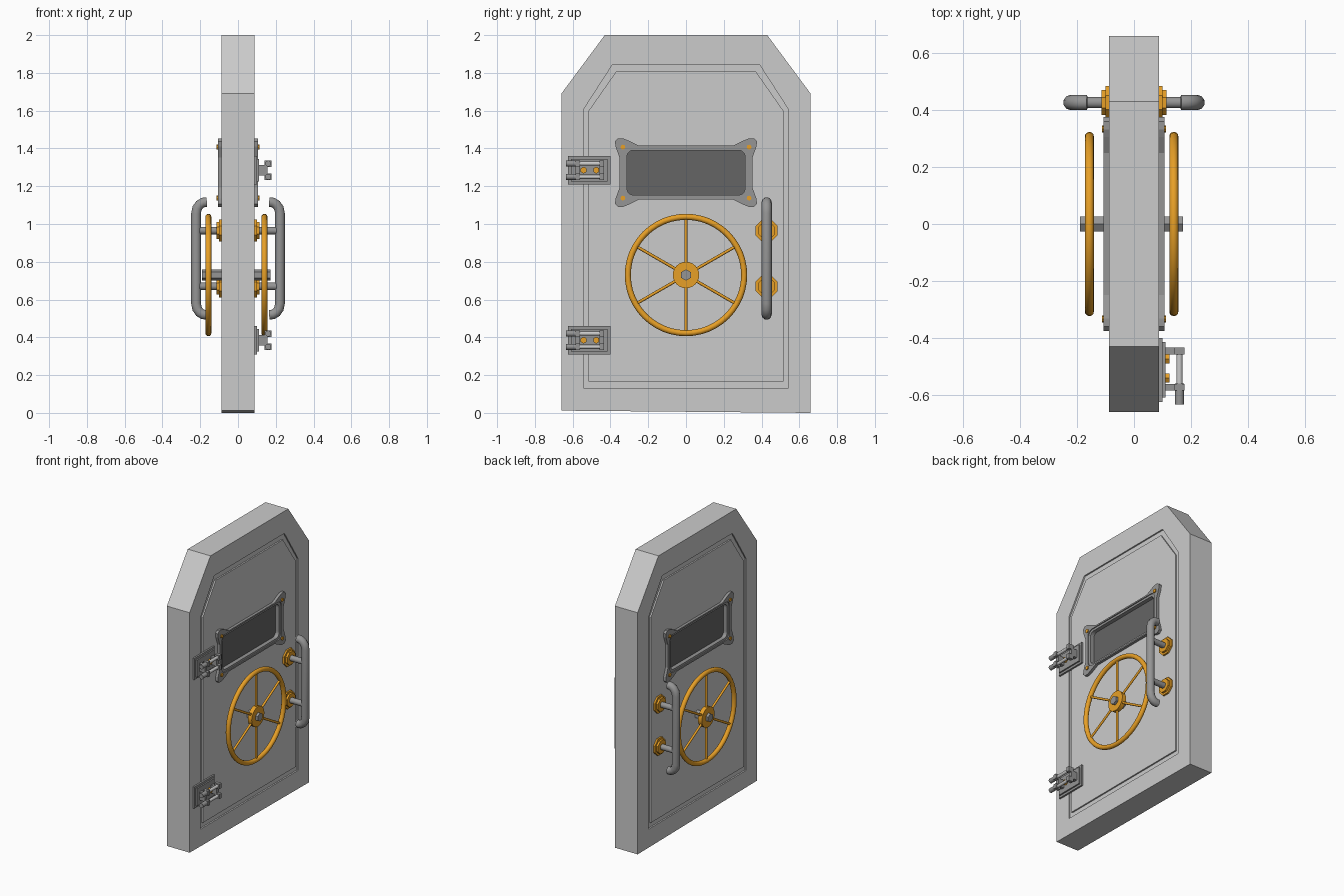
import bpy, bmesh, math
from mathutils import Vector

if "Cube" in bpy.data.objects:
    bpy.data.objects.remove(bpy.data.objects["Cube"])


def material(name, rgb):
    m = bpy.data.materials.new(name)
    m.diffuse_color = (*rgb, 1)
    m.use_nodes = True
    m.node_tree.nodes["Principled BSDF"].inputs["Base Color"].default_value = m.diffuse_color
    return m


ORANGE = material("orange_paint", (0.8, 0.35, 0.02))
STEEL = material("dark_steel", (0.3, 0.3, 0.3))
GLASS = material("dark_glass", (0.13, 0.13, 0.13))


def finish(name, bm, mat=None, smooth=False):
    bmesh.ops.recalc_face_normals(bm, faces=bm.faces[:])
    me = bpy.data.meshes.new(name)
    bm.to_mesh(me)
    bm.free()
    ob = bpy.data.objects.new(name, me)
    bpy.context.collection.objects.link(ob)
    if mat:
        me.materials.append(mat)
    if smooth:
        me.polygons.foreach_set("use_smooth", [True] * len(me.polygons))
        me.set_sharp_from_angle(angle=math.radians(40))
    return ob


def prism(name, pts, x0, x1, mat=None, hole=None):
    """Extrude a (y, z) outline along x; a hole outline of equal count makes a ring."""
    bm = bmesh.new()
    n = len(pts)
    loops = [[bm.verts.new((x, *p)) for p in o]
             for o, x in ([(pts, x0), (pts, x1)] + ([(hole, x1), (hole, x0)] if hole else []))]
    if not hole:
        bm.faces.new(loops[0])
        bm.faces.new(loops[1])
    for k in range(4 if hole else 1):
        a, b = loops[k], loops[(k + 1) % len(loops)]
        for i in range(n):
            j = (i + 1) % n
            bm.faces.new((a[i], a[j], b[j], b[i]))
    return finish(name, bm, mat)


def box(name, x, y, z, mat=None):
    return prism(name, [(y[0], z[0]), (y[1], z[0]), (y[1], z[1]), (y[0], z[1])], x[0], x[1], mat)


def rod(name, p0, p1, r, n=16, mat=None, turn=0.0):
    bm = bmesh.new()
    p0, p1 = Vector(p0), Vector(p1)
    bmesh.ops.create_cone(bm, cap_ends=True, segments=n, radius1=r, radius2=r, depth=(p1 - p0).length)
    for v in bm.verts:
        c, s = math.cos(turn), math.sin(turn)
        v.co = Vector((v.co.x * c - v.co.y * s, v.co.x * s + v.co.y * c, v.co.z))
    q = (p1 - p0).to_track_quat('Z', 'Y')
    for v in bm.verts:
        v.co = q @ v.co + (p0 + p1) / 2
    return finish(name, bm, mat, n > 8)


def cut(ob, cutter):
    mod = ob.modifiers.new("cut", 'BOOLEAN')
    mod.operation, mod.object, mod.solver = 'DIFFERENCE', cutter, 'EXACT'
    me = bpy.data.meshes.new_from_object(ob.evaluated_get(bpy.context.evaluated_depsgraph_get()))
    ob.modifiers.clear()
    ob.data = me
    bpy.data.objects.remove(cutter)


def quad_mirror(q, cz):
    """Mirror a quarter outline (top to side) about y = 0 and z = cz."""
    r = q[::-1]
    return ([(y, cz + z) for y, z in q] + [(y, cz - z) for y, z in r]
            + [(-y, cz - z) for y, z in q] + [(-y, cz + z) for y, z in r])


def rounded(w, h, r, cz, n=5):
    return quad_mirror([(w - r + r * math.sin(i * math.pi / 2 / n), h - r + r * math.cos(i * math.pi / 2 / n))
                        for i in range(n + 1)], cz)


def half_mirror(pts):
    return pts + [(-y, z) for y, z in pts[::-1]]


# Door slab with a panel groove and window opening
CZ = 1.272
slab = prism("door_slab", [(-0.66, 0.012), (0.66, 0.0), (0.66, 1.69), (0.43, 2), (-0.43, 2), (-0.66, 1.69)],
             -0.088, 0.088)
cut(slab, prism("window_cutter", rounded(0.318, 0.125, 0.035, CZ), -0.2, 0.2))
groove_out = half_mirror([(0.54, 0.13), (0.54, 1.61), (0.388, 1.845)])
groove_in = half_mirror([(0.515, 0.165), (0.515, 1.60), (0.37, 1.807)])
for s in (1, -1):
    cut(slab, prism("groove_cutter", groove_out, s * 0.078, s * 0.12, hole=groove_in))

prism("window_pane", rounded(0.318, 0.125, 0.035, CZ), -0.072, 0.072, GLASS)

ears = quad_mirror([(0.25, 0.143), (0.305, 0.17), (0.333, 0.181), (0.36, 0.181),
                    (0.376, 0.166), (0.373, 0.138), (0.352, 0.08)], CZ)
HZ = 0.73
for s, tag in ((1, "right"), (-1, "left")):
    # Window frame with eared corners, inner lip and bolts
    frame = prism("window_frame_" + tag, ears, s * 0.086, s * 0.107, STEEL)
    cut(frame, prism("frame_cutter", rounded(0.33, 0.133, 0.04, CZ), -0.3, 0.3))
    prism("window_lip_" + tag, rounded(0.33, 0.133, 0.04, CZ), s * 0.07, s * 0.1, STEEL,
          rounded(0.312, 0.118, 0.032, CZ))
    for y in (-0.334, 0.334):
        for z in (-0.135, 0.135):
            rod("frame_bolt", (s * 0.1, y, CZ + z), (s * 0.113, y, CZ + z), 0.013, 8, ORANGE)

    # Hand wheel: rim, spokes, hub
    wx = 0.14 if s > 0 else -0.157
    bpy.ops.mesh.primitive_torus_add(major_segments=48, minor_segments=12, major_radius=0.308,
                                     minor_radius=0.016, location=(wx, 0, HZ), rotation=(0, math.pi / 2, 0))
    rim = bpy.context.object
    rim.name = "wheel_rim_" + tag
    rim.data.materials.append(ORANGE)
    bpy.ops.object.shade_smooth()
    for k in range(6):
        a = math.radians(30 + 60 * k)
        d = Vector((0, math.cos(a), math.sin(a)))
        c = Vector((wx, 0, HZ))
        rod("wheel_spoke_" + tag, c + d * 0.05, c + d * 0.305, 0.008, 10, ORANGE)
    rod("wheel_hub_" + tag, (wx - 0.015, 0, HZ), (wx + 0.015, 0, HZ), 0.07, 24, ORANGE)

    # Pull handle: stepped octagonal bosses, posts, bent bar
    hy = 0.427
    for z in (0.965, 0.67):
        rod("handle_boss", (s * 0.086, hy, z), (s * 0.1, hy, z), 0.063, 8, ORANGE, math.pi / 8)
        rod("handle_boss_step", (s * 0.1, hy, z), (s * 0.114, hy, z), 0.048, 8, ORANGE, math.pi / 8)
        rod("handle_post", (s * 0.1, hy, z), (s * 0.22, hy, z), 0.02, 16, STEEL)
    top = [(0.165, 1.115), (0.185, 1.114), (0.203, 1.103), (0.217, 1.083), (0.222, 1.055)]
    path = top + [(x, 1.635 - z) for x, z in top[::-1]]
    cu = bpy.data.curves.new("bar_path", 'CURVE')
    cu.dimensions, cu.bevel_depth, cu.bevel_resolution, cu.use_fill_caps = '3D', 0.027, 3, True
    sp = cu.splines.new('POLY')
    sp.points.add(len(path) - 1)
    for p, (x, z) in zip(sp.points, path):
        p.co = (s * x, hy, z, 1)
    tmp = bpy.data.objects.new("bar_path", cu)
    bpy.context.collection.objects.link(tmp)
    bm = bmesh.new()
    bm.from_mesh(bpy.data.meshes.new_from_object(
        tmp.evaluated_get(bpy.context.evaluated_depsgraph_get())))
    bpy.data.objects.remove(tmp)
    bmesh.ops.remove_doubles(bm, verts=bm.verts[:], dist=1e-5)
    finish("handle_bar_" + tag, bm, STEEL, True)

# Hexagonal axle through both wheels
rod("wheel_axle", (-0.19, 0, HZ), (0.172, 0, HZ), 0.03, 6, STEEL)

# Hinges on the right face
for z in (1.285, 0.385):
    box("hinge_plate", (0.086, 0.1), (-0.625, -0.4), (z - 0.075, z + 0.075), STEEL)
    box("hinge_plate_step", (0.1, 0.11), (-0.61, -0.415), (z - 0.06, z + 0.06), STEEL)
    for y0, y1 in ((-0.585, -0.562), (-0.458, -0.434)):
        box("hinge_bracket_neck", (0.11, 0.145), (y0, y1), (z - 0.028, z + 0.028), STEEL)
        box("hinge_bracket_head", (0.14, 0.155), (y0, y1), (z - 0.052, z + 0.052), STEEL)
        for s in (1, -1):
            zz = sorted((z + s * 0.018, z + s * 0.052))
            box("hinge_bracket_lug", (0.15, 0.177), (y0, y1), zz, STEEL)
    for s in (1, -1):
        rod("hinge_pin", (0.16, -0.57, z + s * 0.035), (0.16, -0.44, z + s * 0.035), 0.011, 12)
        rod("hinge_knob", (0.16, -0.635, z + s * 0.035), (0.16, -0.56, z + s * 0.035), 0.016, 12, STEEL)
    for y in (-0.542, -0.475):
        rod("hinge_bolt", (0.105, y, z), (0.125, y, z), 0.018, 6, ORANGE)
